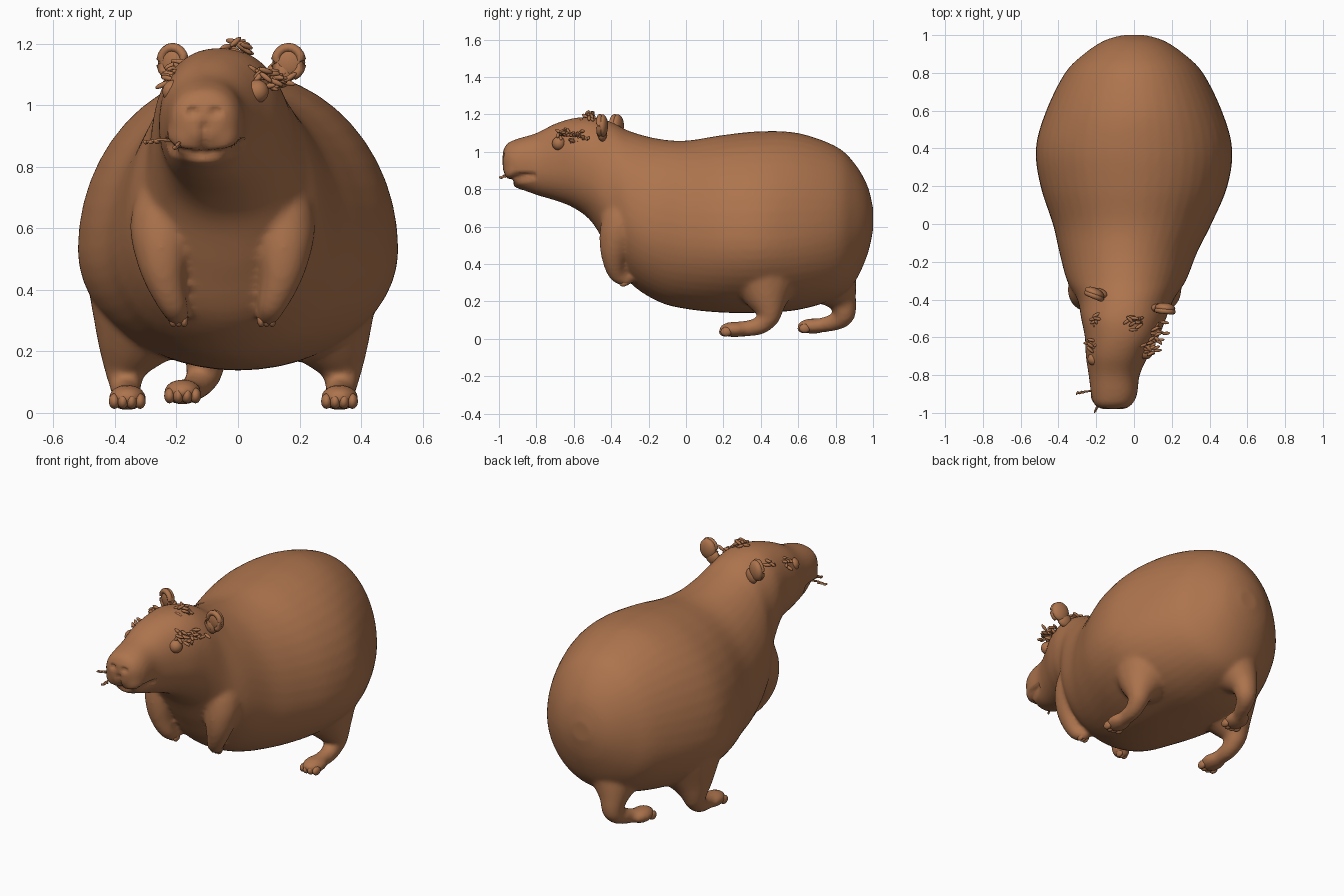
import bpy, bmesh, math, random
from mathutils import Vector, Matrix

random.seed(4)
if "Cube" in bpy.data.objects:
    bpy.data.objects.remove(bpy.data.objects["Cube"])

fur = bpy.data.materials.new("brown fur")
fur.use_nodes = True
colour = (0.42, 0.175, 0.075, 1)
fur.diffuse_color = colour
fur.node_tree.nodes["Principled BSDF"].inputs["Base Color"].default_value = colour


def finish(bm, name):
    bmesh.ops.recalc_face_normals(bm, faces=bm.faces)
    mesh = bpy.data.meshes.new(name)
    bm.to_mesh(mesh)
    bm.free()
    mesh.materials.append(fur)
    for p in mesh.polygons:
        p.use_smooth = True
    obj = bpy.data.objects.new(name, mesh)
    bpy.context.collection.objects.link(obj)
    return obj


def spline(rows, steps):
    """Smooth interpolation through rows of numbers."""
    out = []
    for i in range(len(rows) - 1):
        four = [rows[min(max(i + k, 0), len(rows) - 1)] for k in (-1, 0, 1, 2)]
        for step in range(steps):
            t = step / steps
            out.append([q + t / 2 * (r - p + t * (2 * p - 5 * q + 4 * r - s + t * (3 * (q - r) + s - p)))
                        for p, q, r, s in zip(*four)])
    return out + [list(rows[-1])]


def ball(bm, at, size, turn=(0, 0, 0), detail=3):
    m = Matrix.Translation(at)
    for angle, axis in zip(turn, "XYZ"):
        m = m @ Matrix.Rotation(angle, 4, axis)
    bmesh.ops.create_icosphere(bm, subdivisions=detail, radius=1,
                               matrix=m @ Matrix.Diagonal((*size, 1)))


def limb(bm, rows):
    """Chain of overlapping balls: x, y, z, radius."""
    for x, y, z, r in spline(rows, 10):
        ball(bm, (x, y, z), (r, r, r))


def skin_rings(bm, rings):
    n = len(rings[0])
    for a, b in zip(rings, rings[1:]):
        for k in range(n):
            bm.faces.new((a[k], a[(k + 1) % n], b[(k + 1) % n], b[k]))
    bm.faces.new(rings[0])
    bm.faces.new(rings[-1])


def tube(bm, pts, radius, sides=8):
    rings = []
    for i, p in enumerate(pts):
        d = pts[min(i + 1, len(pts) - 1)] - pts[max(i - 1, 0)]
        q = d.to_track_quat("Z", "Y")
        rings.append([bm.verts.new(p + q @ Vector((radius * math.cos(k * math.tau / sides),
                                                   radius * math.sin(k * math.tau / sides), 0)))
                      for k in range(sides)])
    skin_rings(bm, rings)


# Trunk and head: y, centre x, half width, top, widest height, bottom
stations = [
    (-.98, -.11, .06, 1.0, .96, .9),
    (-.955, -.11, .1, 1.045, .95, .86),
    (-.9, -.105, .122, 1.07, .94, .81),
    (-.8, -.105, .135, 1.1, .93, .77),
    (-.7, -.09, .165, 1.15, .93, .74),
    (-.6, -.065, .195, 1.18, .93, .7),
    (-.5, -.055, .225, 1.185, .88, .62),
    (-.4, -.045, .255, 1.16, .76, .45),
    (-.3, -.04, .315, 1.11, .65, .3),
    (-.15, -.03, .365, 1.07, .57, .2),
    (0, -.01, .42, 1.06, .54, .16),
    (.2, 0, .495, 1.09, .53, .14),
    (.4, 0, .52, 1.11, .53, .14),
    (.6, 0, .465, 1.1, .54, .155),
    (.8, 0, .365, 1.03, .57, .215),
    (.9, 0, .265, .94, .6, .3),
    (.97, 0, .16, .82, .62, .45),
    (1, 0, .06, .7, .64, .58)]
bm = bmesh.new()
rings = []
for y, cx, w, top, mid, low in spline(stations, 5):
    square = 1 - .1 * min(max((-.3 - y) / .2, 0), 1)
    ring = []
    for k in range(48):
        a = k * math.tau / 48
        c, s = (math.copysign(abs(f(a)) ** square, f(a)) for f in (math.cos, math.sin))
        ring.append(bm.verts.new((cx + w * c, y, mid + s * (top - mid if s > 0 else mid - low))))
    rings.append(ring)
skin_rings(bm, rings)

# Muzzle pads and chin
for side in (-1, 1):
    ball(bm, (-.11 + side * .052, -.9, .905), (.07, .075, .078))
ball(bm, (-.11, -.855, .835), (.085, .075, .04))

# Arms hanging over the chest
for side in (-1, 1):
    limb(bm, [(-.05 + side * d, y, z, r) for d, y, z, r in (
        (.15, -.31, .76, .11), (.19, -.345, .62, .11), (.197, -.375, .52, .088), (.187, -.385, .43, .064),
        (.16, -.37, .35, .046), (.145, -.325, .315, .036))])

# Matching pair of hind legs, with flat feet
for side, shift in ((-1, -.025), (1, -.005)):
    limb(bm, [(side * x + shift, y, z, r) for x, y, z, r in (
        (.24, .42, .4, .22), (.305, .43, .26, .13), (.338, .445, .17, .077),
        (.342, .44, .115, .058), (.338, .38, .065, .047), (.335, .25, .05, .04))])
# Third leg, set further back
limb(bm, [(-.06, .74, .36, .17), (-.1, .825, .23, .085), (-.11, .845, .13, .058),
          (-.14, .78, .085, .045), (-.18, .67, .068, .035)])
feet = [(-.36, .235, .05), (.33, .235, .05), (-.18, .655, .068)]
for x, y, z in feet:
    ball(bm, (x, y + .025, z), (.062, .085, .042))

# Blend trunk, head and limbs into one skin
body = finish(bm, "body")
blend = body.modifiers.new("blend", "REMESH")
blend.mode = "VOXEL"
blend.voxel_size = .0125
relax = body.modifiers.new("relax", "SMOOTH")
relax.factor, relax.iterations = .5, 8
graph = bpy.context.evaluated_depsgraph_get()
skin = bmesh.new()
skin.from_object(body, graph)
body.modifiers.clear()

# Press the mouth line, lip cleft and nostrils into the muzzle
lines = spline([(-.235, .875), (-.2, .85), (-.11, .838), (-.02, .85), (.015, .875)], 10)
lines += spline([(-.11, .93), (-.11, .84)], 8)
lines += [(-.11 + side * d, .98) for side in (-1, 1) for d in (.033, .045)]
skin.normal_update()
presses = []
for v in skin.verts:
    if v.co.y < -.8 and v.normal.y < .2:
        gap = min(math.hypot(v.co.x - x, v.co.z - z) for x, z in lines)
        if gap < .018:
            presses.append((v, v.normal * (.02 * (1 - gap / .018))))
for v, push in presses:
    v.co -= push
for f in skin.faces:
    f.smooth = True
skin.to_mesh(body.data)
skin.free()

# Toes
for n, (x, y, z) in enumerate(feet):
    bm = bmesh.new()
    for k in (-1.5, -.5, .5, 1.5):
        ball(bm, (x + k * .028, y - .032 + .008 * abs(k), z - .012), (.018, .03, .025))
    finish(bm, "toes_%d" % (n + 1))

# Fingers
for side, name in ((-1, "right"), (1, "left")):
    bm = bmesh.new()
    for k in (-1, 0, 1):
        ball(bm, (-.05 + side * .143 + k * .018, -.332, .302), (.013, .026, .022), (.5, 0, 0))
    finish(bm, name + "_fingers")

# Eyes and cupped ears
for name, side, eye, ear in (("right", -1, (-.208, -.715, 1.045), (-.21, -.375, 1.14)),
                             ("left", 1, (.062, -.68, 1.045), (.165, -.455, 1.14))):
    bm = bmesh.new()
    ball(bm, eye, (.038, .036, .038))
    finish(bm, name + "_eye")
    bm = bmesh.new()
    yaw = side * .15 - .25
    spin = Matrix.Rotation(yaw, 3, "Z")
    angles = [math.radians(d) for d in range(-70, 251, 20)]
    tube(bm, [Vector(ear) + spin @ Vector((math.cos(a) * .043, -.006, math.sin(a) * .048))
              for a in angles], .015)
    ball(bm, Vector(ear) + Vector((0, .01, 0)), (.054, .028, .06), (0, 0, yaw))
    ball(bm, Vector(ear) + Vector((-side * .03, .008, -.04)), (.045, .025, .045), (0, 0, yaw))
    finish(bm, name + "_ear")

# Ragged tufts on the brow and sprigs at the mouth
tufts = {"right_brow_tuft": (-.205, -.655, 1.085), "left_brow_tuft": (.085, -.65, 1.095),
         "right_crown_tuft": (-.185, -.52, 1.115), "left_crown_tuft": (.125, -.58, 1.08),
         "top_tuft": (-.005, -.52, 1.18)}
for name, centre in tufts.items():
    bm = bmesh.new()
    for i in range(16):
        at = Vector(centre) + Vector((random.gauss(0, .02), random.gauss(0, .02), random.gauss(0, .014)))
        ball(bm, at, (.026, .009, .009), [random.uniform(-.7, .7) for axis in "xyz"], 2)
    finish(bm, name)
for name, root, tip in (("side_sprig", (-.21, -.88, .885), (-.3, -.895, .88)),
                        ("front_sprig", (-.18, -.94, .88), (-.205, -.99, .862))):
    bm = bmesh.new()
    a, b = Vector(root), Vector(tip)
    tube(bm, [a, a.lerp(b, .5) + Vector((0, 0, .006)), b], .005, 6)
    for t in (.6, .8, 1):
        ball(bm, a.lerp(b, t), (.014, .006, .008), (0, random.uniform(-1, 1), t), 1)
    finish(bm, name)
